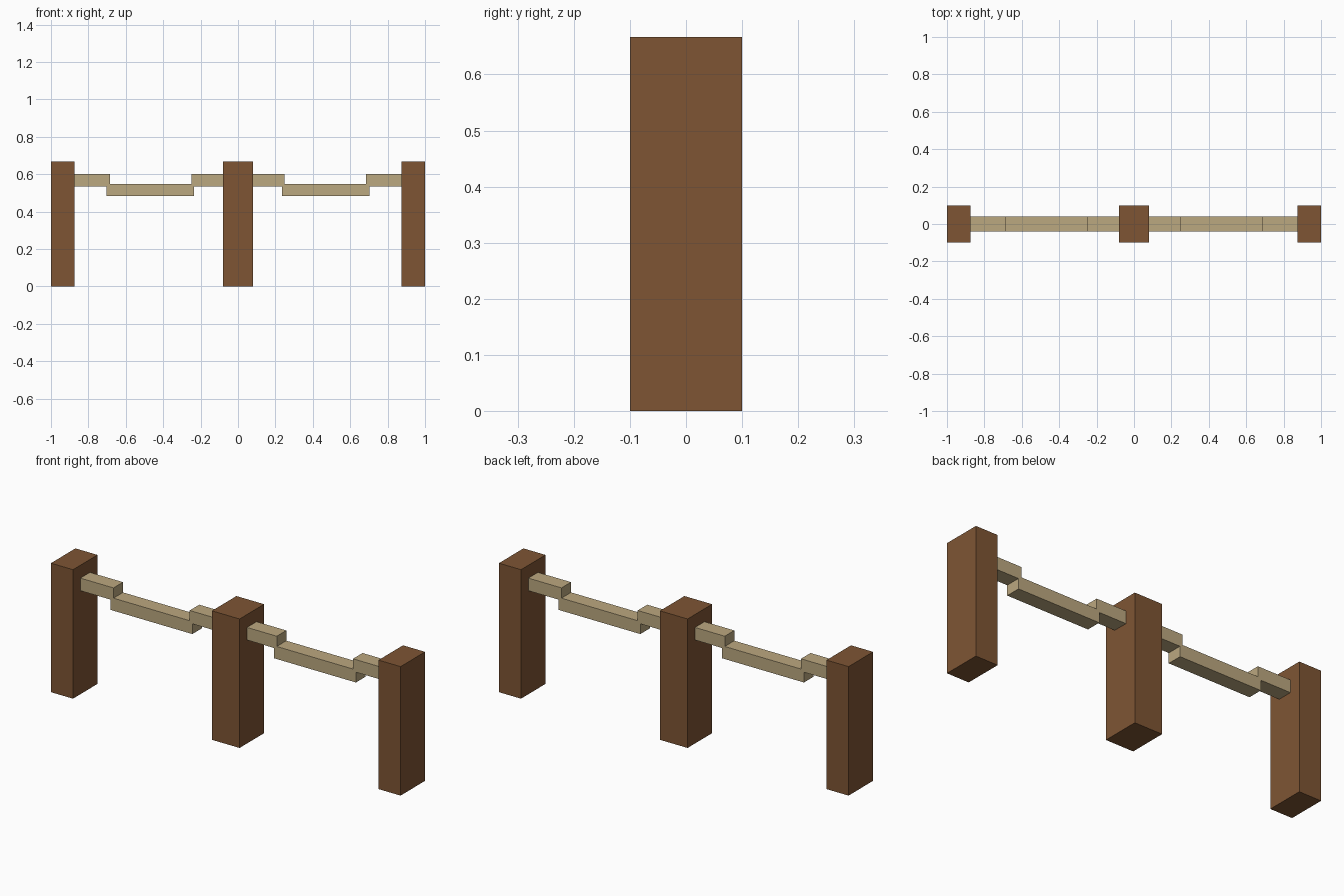
import bpy

cube = bpy.data.objects.get("Cube")
if cube:
    bpy.data.objects.remove(cube, do_unlink=True)


def make_material(name, colour):
    mat = bpy.data.materials.new(name)
    mat.use_nodes = True
    mat.diffuse_color = colour
    mat.node_tree.nodes["Principled BSDF"].inputs["Base Color"].default_value = colour
    return mat


def box(name, x, depth, z, mat):
    """Box spanning x and z ranges, centred on y = 0."""
    bpy.ops.mesh.primitive_cube_add(
        size=1, location=(sum(x) / 2, 0, sum(z) / 2))
    obj = bpy.context.object
    obj.name = name
    obj.scale = (x[1] - x[0], depth, z[1] - z[0])
    bpy.ops.object.transform_apply(location=False, rotation=False, scale=True)
    obj.data.materials.append(mat)
    return obj


wood = make_material("brown wood", (0.209, 0.091, 0.034, 1))
rope = make_material("tan rope", (0.50, 0.392, 0.214, 1))

POST_TOP = 0.667
POST_DEPTH = 0.2
ROPE_DEPTH = 0.078
HIGH = (0.535, 0.60)    # rope ends at the posts
LOW = (0.482, 0.547)    # sagging middle of the rope

# Posts
box("centre_post", (-0.079, 0.079), POST_DEPTH, (0, POST_TOP), wood)
for side, s in (("left", 1), ("right", -1)):
    box(side + "_post", sorted((s * 0.874, s)), POST_DEPTH, (0, POST_TOP), wood)

    # Stepped sagging rope between the centre and the outer post
    for part, start, end, z in (("inner_rope", 0.079, 0.249, HIGH),
                                ("sagging_rope", 0.234, 0.702, LOW),
                                ("outer_rope", 0.685, 0.874, HIGH)):
        box(side + "_" + part, sorted((s * start, s * end)), ROPE_DEPTH, z, rope)
